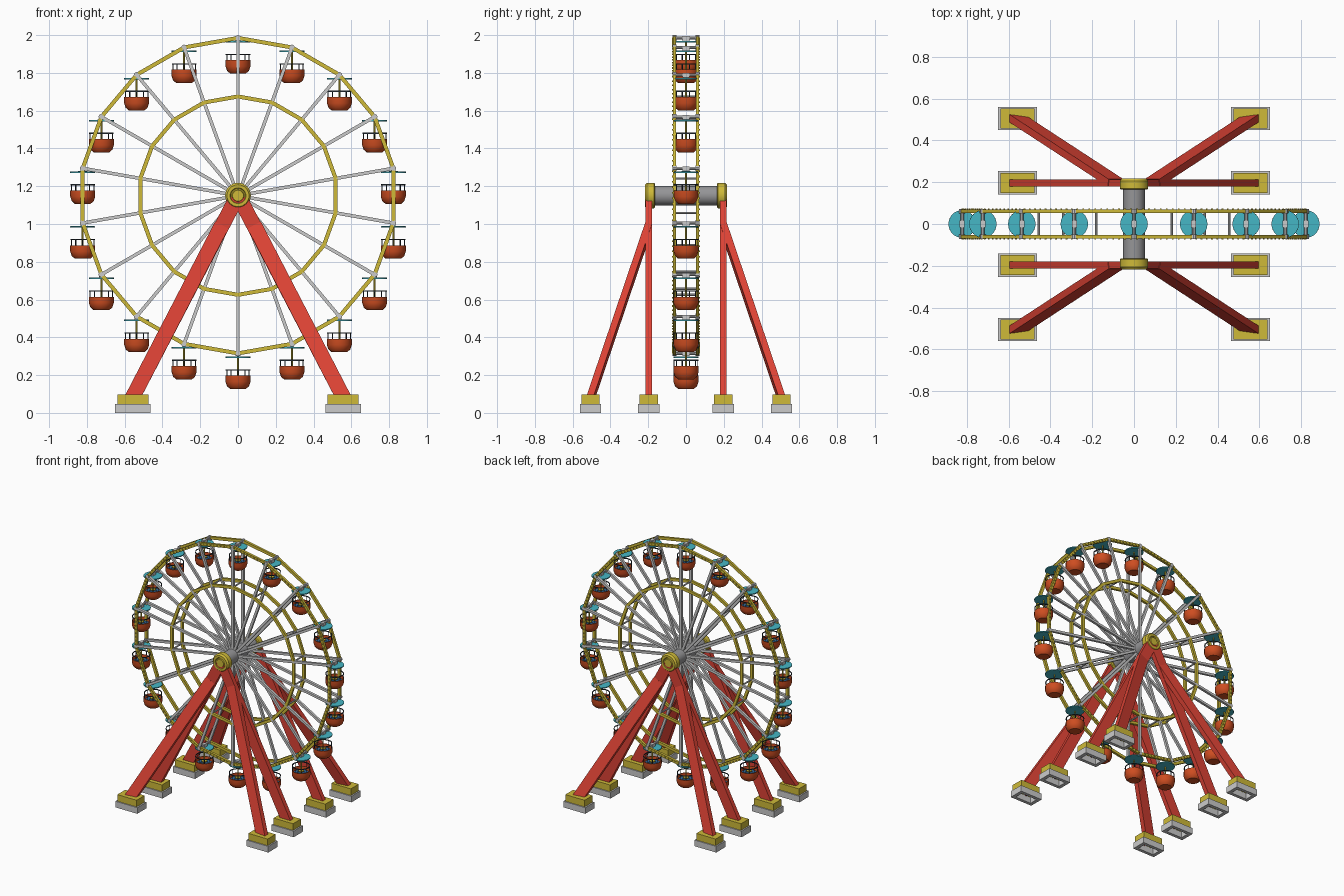
import bpy, bmesh, math
from mathutils import Vector, Matrix

if "Cube" in bpy.data.objects:
    bpy.data.objects.remove(bpy.data.objects["Cube"])

C = Vector((0, 0, 1.15))      # wheel centre
N, R_OUT, R_IN, Y_RING = 18, 0.835, 0.525, 0.061


def material(name, rgb):
    m = bpy.data.materials.new(name)
    m.diffuse_color = (*rgb, 1)
    m.use_nodes = True
    m.node_tree.nodes["Principled BSDF"].inputs["Base Color"].default_value = m.diffuse_color
    return m


YELLOW = material("yellow", (0.62, 0.49, 0.04))
RED = material("red", (0.72, 0.055, 0.035))
ORANGE = material("orange red", (0.62, 0.075, 0.015))
CYAN = material("turquoise", (0.06, 0.47, 0.56))
LIGHT = material("light grey", (0.60, 0.60, 0.60))
GREY = material("mid grey", (0.30, 0.30, 0.31))
DARK = material("dark slate", (0.03, 0.045, 0.06))
BLUE = material("seat blue", (0.03, 0.14, 0.32))


def finish(bm, name, mat, smooth=False):
    bmesh.ops.recalc_face_normals(bm, faces=bm.faces)
    me = bpy.data.meshes.new(name)
    bm.to_mesh(me)
    bm.free()
    me.materials.append(mat)
    ob = bpy.data.objects.new(name, me)
    bpy.context.collection.objects.link(ob)
    if smooth:
        bpy.ops.object.select_all(action='DESELECT')
        ob.select_set(True)
        bpy.context.view_layer.objects.active = ob
        bpy.ops.object.shade_smooth_by_angle(angle=math.radians(35))
    return ob


def box(bm, centre, size):
    m = Matrix.Translation(centre) @ Matrix.Diagonal((*size, 1))
    return bmesh.ops.create_cube(bm, size=1, matrix=m)['verts']


def beam(bm, a, b, width, thick):
    """Rectangular bar from a to b, its thin side facing y."""
    a, b = Vector(a), Vector(b)
    d = (b - a).normalized()
    w = d.cross(Vector((0, 1, 0))).normalized()
    t = w.cross(d)
    m = Matrix((w * width, t * thick, d * (b - a).length)).transposed().to_4x4()
    bmesh.ops.create_cube(bm, size=1, matrix=Matrix.Translation((a + b) / 2) @ m)


def rod(bm, a, b, r, sides=8):
    a, b = Vector(a), Vector(b)
    q = (b - a).to_track_quat('Z', 'Y').to_matrix().to_4x4()
    bmesh.ops.create_cone(bm, cap_ends=True, segments=sides, radius1=r, radius2=r,
                          depth=(b - a).length, matrix=Matrix.Translation((a + b) / 2) @ q)


def lathe(bm, profile, sides, matrix=Matrix(), closed=False):
    """Spin (radius, height) points around the local z axis."""
    pts = profile + profile[:1] if closed else profile
    vs = [bm.verts.new((r, 0, z)) for r, z in pts]
    es = [bm.edges.new(p) for p in zip(vs, vs[1:])]
    bmesh.ops.spin(bm, geom=vs + es, cent=(0, 0, 0), axis=(0, 0, 1),
                   angle=2 * math.pi, steps=sides, use_duplicate=False)
    bmesh.ops.remove_doubles(bm, verts=bm.verts, dist=1e-5)
    bmesh.ops.transform(bm, matrix=matrix, verts=bm.verts)


def on_wheel(i, r, y=0.0):
    a = math.radians(90) + i * 2 * math.pi / N
    return C + Vector((r * math.cos(a), y, r * math.sin(a)))


# wheel rings: straight bars between spoke ends, on both sides
for name, r in (("outer_ring", R_OUT), ("inner_ring", R_IN)):
    bm = bmesh.new()
    for y in (-Y_RING, Y_RING):
        for i in range(N):
            beam(bm, on_wheel(i, r, y), on_wheel(i + 1, r, y), 0.021, 0.018)
    finish(bm, name, YELLOW)

# small bulbs along the outer rings
bm = bmesh.new()
for s in (-1, 1):
    for i in range(N):
        a, b = on_wheel(i, R_OUT, s * 0.072), on_wheel(i + 1, R_OUT, s * 0.072)
        for k in range(10):
            box(bm, a.lerp(b, (k + 0.5) / 10), (0.008, 0.006, 0.008))
finish(bm, "ring_bulbs", YELLOW)

# spokes and cross bars
bm = bmesh.new()
for i in range(N):
    for y in (-Y_RING, Y_RING):
        beam(bm, on_wheel(i, 0.03, y), on_wheel(i, R_OUT, y), 0.018, 0.018)
finish(bm, "spokes", LIGHT)
bm = bmesh.new()
for i in range(N):
    rod(bm, on_wheel(i, R_OUT, -0.068), on_wheel(i, R_OUT, 0.068), 0.008)
    rod(bm, on_wheel(i, R_IN, -Y_RING), on_wheel(i, R_IN, Y_RING), 0.006)
    for y in (-Y_RING, Y_RING):
        rod(bm, on_wheel(i, R_OUT, y - 0.011), on_wheel(i, R_OUT, y + 0.011), 0.015, 10)
    box(bm, on_wheel(i, R_OUT) - Vector((0, 0, 0.003)), (0.024, 0.035, 0.024))
finish(bm, "cross_bars", LIGHT, True)

# hub axle and stepped end caps
bm = bmesh.new()
rod(bm, C + Vector((0, -0.19, 0)), C + Vector((0, 0.19, 0)), 0.052, 32)
finish(bm, "hub_axle", GREY, True)
for s, name in ((-1, "front_hub_cap"), (1, "back_hub_cap")):
    bm = bmesh.new()
    prof = [(0, 0.164), (0.062, 0.164), (0.068, 0.17), (0.068, 0.206), (0.058, 0.218),
            (0.042, 0.218), (0.038, 0.211), (0.032, 0.211), (0.029, 0.218), (0, 0.218)]
    lathe(bm, prof, 32, Matrix.Translation(C) @ Matrix.Rotation(-s * math.pi / 2, 4, 'X'))
    finish(bm, name, YELLOW, True)

# support legs: an upright pair and a splayed pair on each side, with feet
legs, caps, bases = bmesh.new(), bmesh.new(), bmesh.new()
for sx in (-1, 1):
    for sy in (-1, 1):
        beam(legs, (sx * 0.012, sy * 0.197, 1.13), (sx * 0.575, sy * 0.197, 0.05), 0.08, 0.034)
        beam(legs, (sx * 0.088, sy * 0.197, 0.99), (sx * 0.575, sy * 0.515, 0.05), 0.08, 0.036)
        for fy in (0.197, 0.505):
            x, y = sx * 0.557, sy * fy
            # yellow cap, open underneath
            vs = box(caps, (x, y, 0.0715), (0.164, 0.096, 0.053))
            low = [f for f in {f for v in vs for f in v.link_faces}
                   if f.calc_center_median().z < 0.05]
            bmesh.ops.delete(caps, geom=low, context='FACES_ONLY')
            # grey base frame
            for k in (-1, 1):
                box(bases, (x + k * 0.08, y, 0.0235), (0.026, 0.112, 0.047))
                box(bases, (x, y + k * 0.044, 0.0235), (0.134, 0.024, 0.047))
finish(legs, "support_legs", RED)
finish(caps, "foot_caps", YELLOW)
finish(bases, "foot_bases", LIGHT)

# gondola parts, modelled around the hanging point
parts = []
bm = bmesh.new()
lathe(bm, [(0, -0.188), (0.042, -0.188), (0.058, -0.174), (0.066, -0.15), (0.066, -0.118),
           (0.060, -0.118), (0.057, -0.168), (0, -0.168)], 16)
parts.append(finish(bm, "gondola_tub", ORANGE, True))
bm = bmesh.new()
lathe(bm, [(0.030, -0.168), (0.030, -0.142), (0.058, -0.142)], 16)
parts.append(finish(bm, "gondola_seat", BLUE, True))
bm = bmesh.new()
lathe(bm, [(0.060, -0.090), (0.065, -0.090), (0.065, -0.084), (0.060, -0.084)], 16, closed=True)
for k in range(10):
    a = k * math.pi / 5 + 0.3
    x, y = 0.0625 * math.cos(a), 0.0625 * math.sin(a)
    rod(bm, (x, y, -0.12), (x, y, -0.087), 0.0025, 5)
parts.append(finish(bm, "gondola_railing", DARK))
bm = bmesh.new()
lathe(bm, [(0, -0.024), (0.066, -0.024), (0.066, -0.017), (0, -0.015)], 20)
parts.append(finish(bm, "gondola_roof", CYAN, True))
bm = bmesh.new()
rod(bm, (0, 0, -0.17), (0, 0, -0.01), 0.005)
rod(bm, (0, 0, -0.128), (0, 0, -0.122), 0.02, 12)
parts.append(finish(bm, "gondola_pole", YELLOW))

# one upright gondola at every spoke end
for i in range(N):
    for p in parts:
        ob = p if i == 0 else p.copy()
        if i:
            bpy.context.collection.objects.link(ob)
        ob.location = on_wheel(i, R_OUT)
